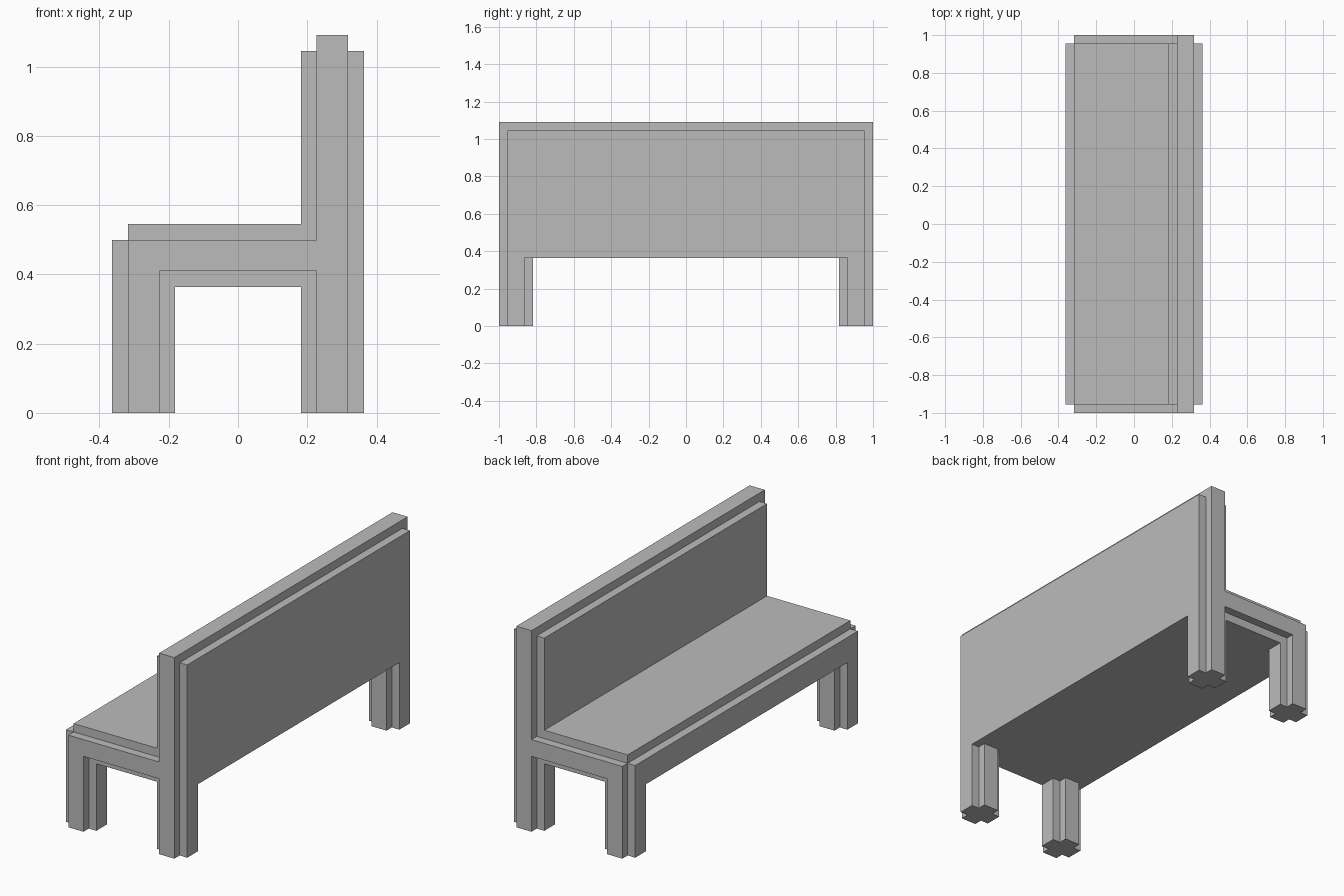
import bpy
import bmesh
from mathutils import Vector

U = 1 / 22  # size of one step

cube = bpy.data.objects.get("Cube")
if cube:
    bpy.data.objects.remove(cube, do_unlink=True)

GREY = (0.5, 0.5, 0.5, 1)
mat = bpy.data.materials.new("plain_grey")
mat.use_nodes = True
mat.diffuse_color = GREY
bsdf = next(n for n in mat.node_tree.nodes if n.type == "BSDF_PRINCIPLED")
bsdf.inputs["Base Color"].default_value = GREY
bsdf.inputs["Roughness"].default_value = 0.8


def extrude(name, points, push):
    """Solid made by sweeping a flat outline along a vector, all in steps."""
    bm = bmesh.new()
    face = bm.faces.new([bm.verts.new(Vector(p) * U) for p in points])
    swept = bmesh.ops.extrude_face_region(bm, geom=[face], use_keep_orig=True)
    moved = [v for v in swept["geom"] if isinstance(v, bmesh.types.BMVert)]
    bmesh.ops.translate(bm, verts=moved, vec=Vector(push) * U)
    bmesh.ops.recalc_face_normals(bm, faces=bm.faces[:])
    mesh = bpy.data.meshes.new(name)
    bm.to_mesh(mesh)
    bm.free()
    mesh.materials.append(mat)
    obj = bpy.data.objects.new(name, mesh)
    bpy.context.scene.collection.objects.link(obj)
    return obj


# Seat and backrest: one stepped L-shaped section run along the length
section = [(-8, 8), (8, 8), (8, 23), (7, 23), (7, 24), (5, 24), (5, 23),
           (4, 23), (4, 12), (-7, 12), (-7, 11), (-8, 11)]
extrude("seat_and_backrest", [(x, -21, z) for x, z in section], (0, 42, 0))

# End frames: raised leg, rail and back post outline on each end
frame = [(-7, 0), (-5, 0), (-5, 9), (5, 9), (5, 0), (7, 0),
         (7, 24), (5, 24), (5, 11), (-7, 11)]
for end, s in (("front", -1), ("back", 1)):
    extrude(end + "_end_frame", [(x, s * 21, z) for x, z in frame], (0, s, 0))

# Legs: notched posts; the end frame supplies their outer ridge
tee = [(-2, 21), (-2, 19), (-1, 19), (-1, 18), (1, 18), (1, 19), (2, 19), (2, 21)]
for end, s in (("front", -1), ("back", 1)):
    for side, cx in (("right", -6), ("left", 6)):
        extrude(f"{end}_{side}_leg", [(cx + x, s * y, 0) for x, y in tee], (0, 0, 8))
